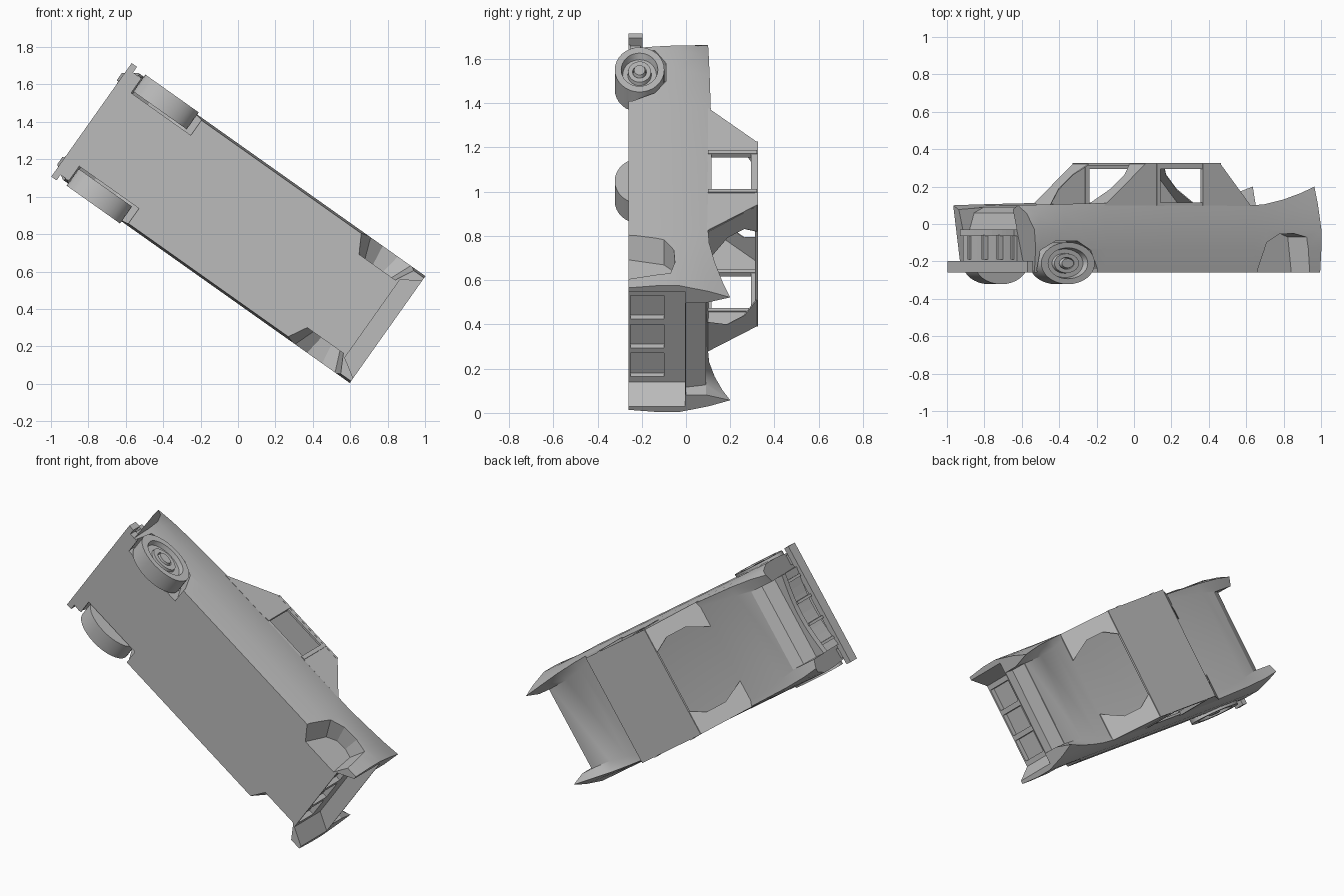
import bpy, bmesh, math
from mathutils import Matrix

if "Cube" in bpy.data.objects:
    bpy.data.objects.remove(bpy.data.objects["Cube"])

# Car frame: X forward, Y to one side, Z toward the roof, then tilted into place
A = math.radians(35.3)
C, S = math.cos(A), math.sin(A)
PLACE = Matrix(((-C, S, 0, 0), (0, 0, 1, 0), (S, C, 0, 0.856), (0, 0, 0, 1)))

grey = bpy.data.materials.new("plain_grey")
grey.use_nodes = True
grey.diffuse_color = (0.5, 0.5, 0.5, 1)
grey.node_tree.nodes["Principled BSDF"].inputs["Base Color"].default_value = (0.5, 0.5, 0.5, 1)


def finish(name, bm, smooth=False):
    bmesh.ops.recalc_face_normals(bm, faces=bm.faces)
    me = bpy.data.meshes.new(name)
    bm.to_mesh(me)
    bm.free()
    ob = bpy.data.objects.new(name, me)
    bpy.context.collection.objects.link(ob)
    me.materials.append(grey)
    ob.matrix_world = PLACE
    if smooth:
        bpy.ops.object.select_all(action="DESELECT")
        ob.select_set(True)
        bpy.context.view_layer.objects.active = ob
        bpy.ops.object.shade_smooth_by_angle(angle=math.radians(30))
    return ob


def loft(name, rings, smooth=False):
    """Skin a row of equal closed rings and cap both ends."""
    bm = bmesh.new()
    rows = [[bm.verts.new(p) for p in r] for r in rings]
    n = len(rows[0])
    for a, b in zip(rows, rows[1:]):
        for i in range(n):
            j = (i + 1) % n
            bm.faces.new((a[i], a[j], b[j], b[i]))
    bm.faces.new(rows[0])
    bm.faces.new(rows[-1])
    return finish(name, bm, smooth)


def prism(name, profile, y0, y1):
    """Extrude an (x, z) profile across the car."""
    return loft(name, [[(x, y, z) for x, z in profile] for y in (y0, y1)])


def box(name, x0, x1, y0, y1, z0, z1):
    return prism(name, [(x0, z0), (x1, z0), (x1, z1), (x0, z1)], y0, y1)


def cut(target, cutter):
    cutter.hide_render = True
    m = target.modifiers.new("cut", "BOOLEAN")
    m.operation = "DIFFERENCE"
    m.solver = "EXACT"
    m.object = cutter
    bpy.context.view_layer.objects.active = target
    with bpy.context.temp_override(object=target, active_object=target):
        bpy.ops.object.modifier_apply(modifier=m.name)
    bpy.data.objects.remove(cutter)


# Lower body: x, shoulder half width, shoulder height, inner edge, deck height
stations = [(-.98, .285, .20, .255, .09), (-.88, .30, .165, .255, .09),
            (-.75, .318, .13, .26, .09), (-.62, .33, .105, .28, .09),
            (-.53, .335, .10, .30, .095), (0, .335, .105, .31, .10),
            (.43, .332, .112, .30, .105), (.70, .325, .107, .27, .10),
            (.86, .315, .103, .25, .085), (.972, .30, .10, .245, .075)]
rings = []
for x, w, h, inner, deck in stations:
    back = .08 if x > .9 else 0
    half = [(x - back, .338, -.26), (x - back, .35, -.13), (x - back * .9, .35, -.03),
            (x - back * .5, (w + .35) / 2, (h - .03) / 2 + .02), (x, w, h), (x, inner, deck)]
    rings.append(half + [(a, -b, c) for a, b, c in reversed(half)])
body = loft("body", rings, True)

# Nose recess with a falling hood lip, and the hollow under the tail panel
cut(body, prism("nose_cutter", [(.80, .3), (.80, .093), (.87, .06), (.90, -.03), (.88, -.05),
                                (.88, -.25), (1.1, -.25), (1.1, .3)], -.25, .25))
cut(body, box("tail_top_cutter", -1.1, -.90, -.255, .255, .088, .3))
cut(body, prism("tail_panel_cutter", [(-.92, 0), (-.90, .1), (-1.1, .1), (-1.1, 0)], -.255, .255))
tail_plan = [(-.88, .255), (-.99, .325), (-.99, -.325), (-.88, -.255)]
cut(body, loft("tail_cutter", [[(x, y, z) for x, y in tail_plan] for z in (-.4, -.005)]))
for i in range(3):
    y = -.16 + .16 * i
    cut(body, box("pocket_cutter", -.9, -.85, y - .065, y + .065, -.25, -.10))

# Wheel wells, the rear pair left empty and narrowing inward
rear_arch = [(-.925, -.4), (-.92, -.26), (-.885, -.07), (-.80, -.05), (-.70, -.055),
             (-.62, -.10), (-.56, -.26), (-.56, -.4)]
front_arch = [(.47, -.4), (.48, -.24), (.53, -.14), (.62, -.09), (.76, -.09),
              (.86, -.14), (.88, -.26), (.88, -.4)]
for side in (-1, 1):
    cut(body, prism("front_well_cutter", front_arch, side * .24, side * .5))
    cut(body, loft("rear_well_cutter", [
        [(-.745 + (x + .745) * k, side * y, z) for x, z in rear_arch] for y, k in ((.24, .66), (.36, 1.02))]))

# Roof and side panels with an open middle window
box("roof", -.33, .165, -.337, .337, .312, .325)
front_panel = [(.43, .10), (.165, .32), (.085, .32), (.075, .10)]
rear_panel = [(-.53, .095), (-.225, .10), (-.215, .32), (-.33, .32)]
for side, tag in ((-1, "right"), (1, "left")):
    inner, outer = side * .323, side * .336
    prism("front_side_panel_" + tag, front_panel, inner, outer)
    prism("rear_side_panel_" + tag, rear_panel, inner, outer)
    box("window_rail_" + tag, -.225, .085, inner, outer, .295, .315)
    box("window_sill_" + tag, -.225, .085, inner, outer, .09, .115)
    for x in (.08, -.222):
        box("door_post_" + tag, x - .012, x + .012, side * .318, side * .341, .10, .32)
    # Corner gussets of the windscreen and rear window openings
    for end, x0, x1 in (("front", .43, .165), ("rear", -.53, -.33)):
        outline = [(0, .33), (0, .17), (.4, .24), (.75, .24), (1, .19), (1, .33)]
        loft("%s_gusset_%s" % (end, tag),
             [[(x0 + (x1 - x0) * u, side * y, .10 + .22 * u + d) for u, y in outline] for d in (0, -.006)])

# Curved grille with bars, set between the fenders
arc = [(.945 - .035 * math.cos(math.pi * y / .52), y) for y in [-.25 + .05 * i for i in range(11)]]
for name, z0, z1, d in (("grille", -.20, -.06, 0), ("grille_lip", -.065, -.03, .02)):
    loft(name, [[(.87, y, z0), (x + d, y, z0), (x + d, y, z1), (.87, y, z1)] for x, y in arc])
for y in (-.2, -.07, .07, .2):
    box("grille_bar", .90, .945, y - .008, y + .008, -.19, -.06)

# Front floor, bumper and its brackets
box("front_floor", .87, .93, -.335, .335, -.26, -.25)
box("bumper", .925, .96, -.372, .372, -.26, -.197)
for side in (-1, 1):
    box("bumper_bracket", .875, .93, side * .27, side * .33, -.255, -.205)

# Front wheels: turned profile with stepped hub, longer than tall
profile = [(.253, .03), (.253, 1), (.364, 1), (.364, .74), (.335, .68), (.335, .48),
           (.352, .46), (.352, .28), (.34, .26), (.362, .22), (.362, .03)]
for side, tag in ((-1, "right"), (1, "left")):
    loft("front_wheel_" + tag,
         [[(.69 + .175 * r * math.cos(k * math.tau / 32), side * y,
            -.21 + .112 * r * math.sin(k * math.tau / 32)) for k in range(32)] for y, r in profile], True)
